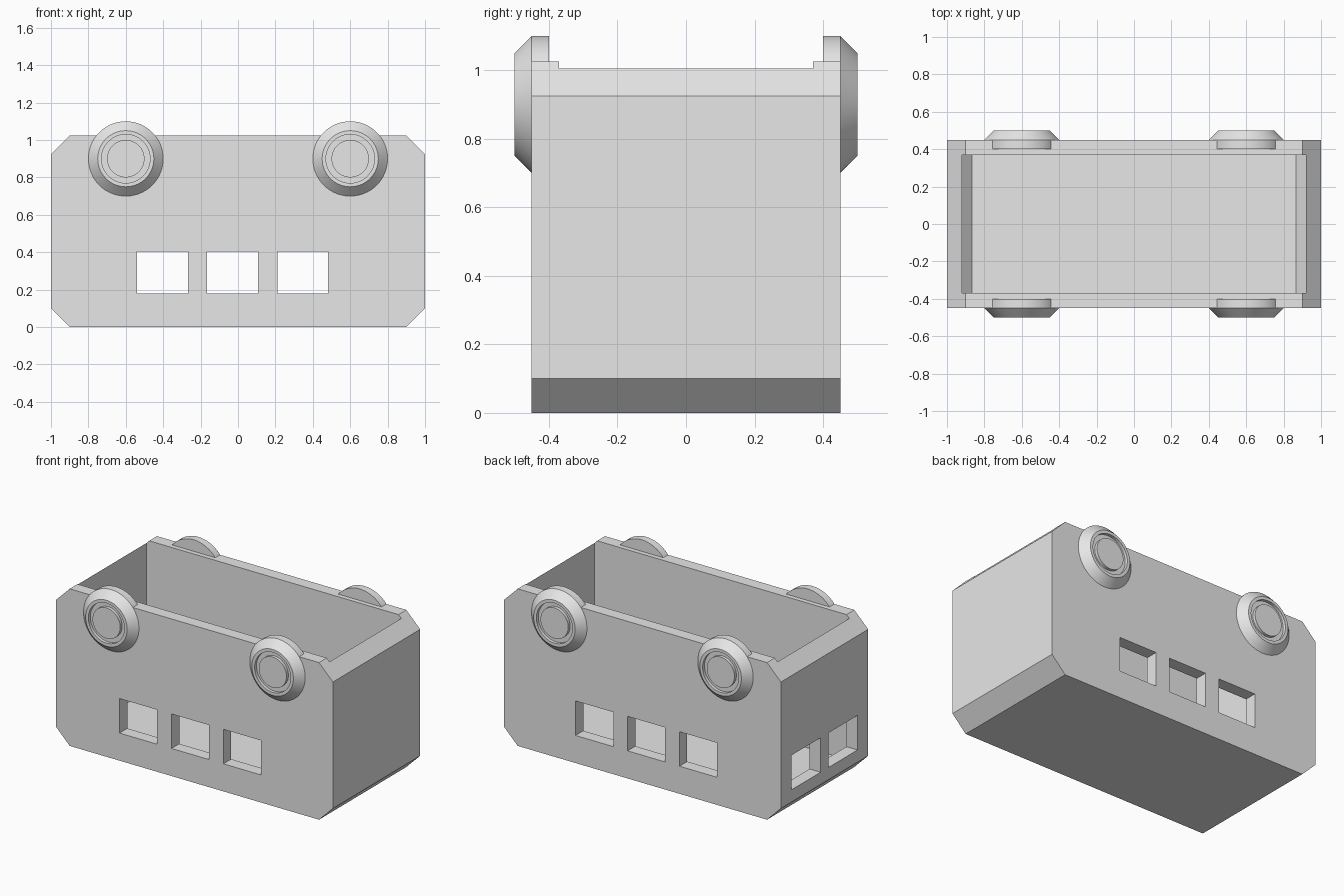
import bpy, bmesh, math

if "Cube" in bpy.data.objects:
    bpy.data.objects.remove(bpy.data.objects["Cube"])

grey = bpy.data.materials.new("light_grey")
grey.diffuse_color = (0.8, 0.8, 0.8, 1)
grey.use_nodes = True
grey.node_tree.nodes["Principled BSDF"].inputs["Base Color"].default_value = grey.diffuse_color


def finish(bm, name):
    bmesh.ops.recalc_face_normals(bm, faces=bm.faces)
    mesh = bpy.data.meshes.new(name)
    bm.to_mesh(mesh)
    bm.free()
    mesh.materials.append(grey)
    ob = bpy.data.objects.new(name, mesh)
    bpy.context.collection.objects.link(ob)
    return ob


def prism(name, profile, y):
    """Extrude an x-z profile from -y to +y."""
    bm = bmesh.new()
    face = bm.faces.new([bm.verts.new((px, -y, pz)) for px, pz in profile])
    ext = bmesh.ops.extrude_face_region(bm, geom=[face])
    moved = [g for g in ext["geom"] if isinstance(g, bmesh.types.BMVert)]
    bmesh.ops.translate(bm, verts=moved, vec=(0, 2 * y, 0))
    return finish(bm, name)


def add_box(bm, lo, hi):
    verts = bmesh.ops.create_cube(bm, size=1)["verts"]
    for v in verts:
        v.co = [(a + b) / 2 + c * (b - a) for a, b, c in zip(lo, hi, v.co)]


def cut(target, cutter):
    mod = target.modifiers.new("cut", "BOOLEAN")
    mod.operation, mod.solver, mod.object = "DIFFERENCE", "EXACT", cutter
    bpy.context.view_layer.objects.active = target
    bpy.ops.object.modifier_apply(modifier=mod.name)
    bpy.data.objects.remove(cutter)


# Tub with chamfered ends
TOP = 1.025
body = prism("tub", [(-0.9, 0), (0.9, 0), (1, 0.1), (1, TOP - 0.1),
                     (0.9, TOP), (-0.9, TOP), (-1, TOP - 0.1), (-1, 0.1)], 0.45)

# Open hollow with walls of even thickness
cut(body, prism("hollow_cutter", [(-0.867, 0.08), (0.867, 0.08), (0.92, 0.133),
                                  (0.92, 1.3), (-0.92, 1.3), (-0.92, 0.133)], 0.37))

# Window openings: three through both long sides, two in the left end
bm = bmesh.new()
for x in (-0.54, -0.165, 0.21):
    add_box(bm, (x, -0.6, 0.18), (x + 0.272, 0.6, 0.405))
for y in (-0.34, 0.04):
    add_box(bm, (-1.1, y, 0.18), (-0.8, y + 0.3, 0.405))
cut(body, finish(bm, "window_cutter"))


def wheel(name, x, side):
    """Lathe a bevelled disc with a grooved hub about the y axis."""
    profile = [(0.2, 0.40), (0.2, 0.45), (0.15, 0.50), (0.13, 0.50),
               (0.13, 0.48), (0.10, 0.48), (0.10, 0.50)]
    n = 64
    bm = bmesh.new()
    rings = [[bm.verts.new((x + r * math.cos(2 * math.pi * i / n), side * d,
                            0.9 + r * math.sin(2 * math.pi * i / n)))
              for i in range(n)] for r, d in profile]
    for a, b in zip(rings, rings[1:]):
        for i in range(n):
            j = (i + 1) % n
            bm.faces.new((a[i], a[j], b[j], b[i]))
    bm.faces.new(rings[0])
    bm.faces.new(rings[-1])
    ob = finish(bm, name)
    bpy.ops.object.select_all(action="DESELECT")
    ob.select_set(True)
    bpy.context.view_layer.objects.active = ob
    bpy.ops.object.shade_smooth_by_angle(angle=math.radians(30))


# Four round discs on the long sides
for side, s_name in ((-1, "front"), (1, "back")):
    for x, x_name in ((-0.6, "left"), (0.6, "right")):
        wheel(f"{s_name}_{x_name}_wheel", x, side)
